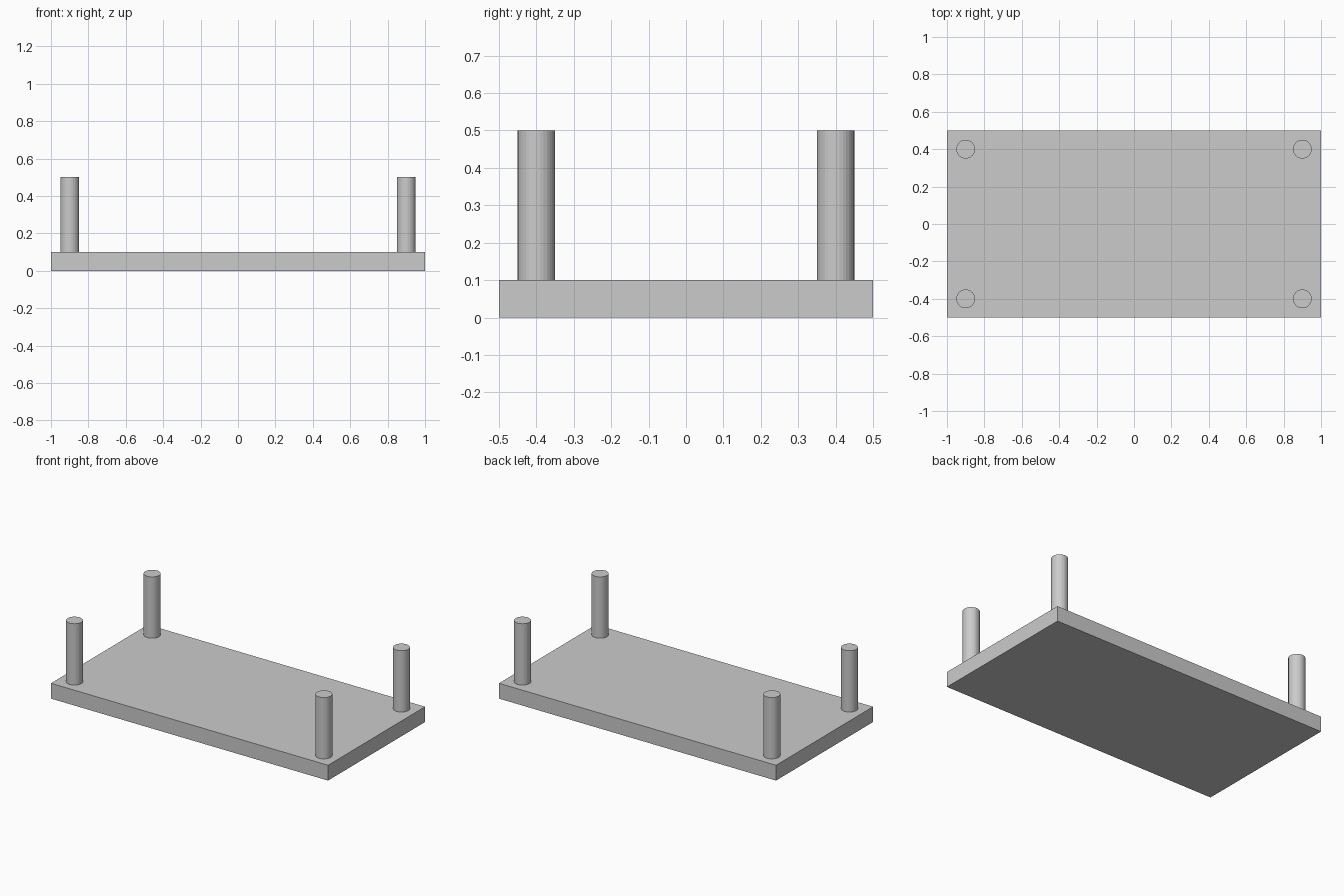
import bpy

if "Cube" in bpy.data.objects:
    bpy.data.objects.remove(bpy.data.objects["Cube"])

grey = bpy.data.materials.new("light_grey")
grey.diffuse_color = (0.6, 0.6, 0.6, 1)
grey.use_nodes = True
grey.node_tree.nodes["Principled BSDF"].inputs["Base Color"].default_value = grey.diffuse_color

# Flat rectangular top slab
bpy.ops.mesh.primitive_cube_add(size=1, location=(0, 0, 0.05))
slab = bpy.context.object
slab.name = "tabletop"
slab.scale = (2, 1, 0.1)
bpy.ops.object.transform_apply(location=False, rotation=False, scale=True)
slab.data.materials.append(grey)

# Four round legs standing on the slab, one near each corner
for side, x in (("left", -0.9), ("right", 0.9)):
    for end, y in (("front", -0.4), ("back", 0.4)):
        bpy.ops.mesh.primitive_cylinder_add(
            vertices=32, radius=0.05, depth=0.4, location=(x, y, 0.3))
        leg = bpy.context.object
        leg.name = f"{end}_{side}_leg"
        leg.data.materials.append(grey)
